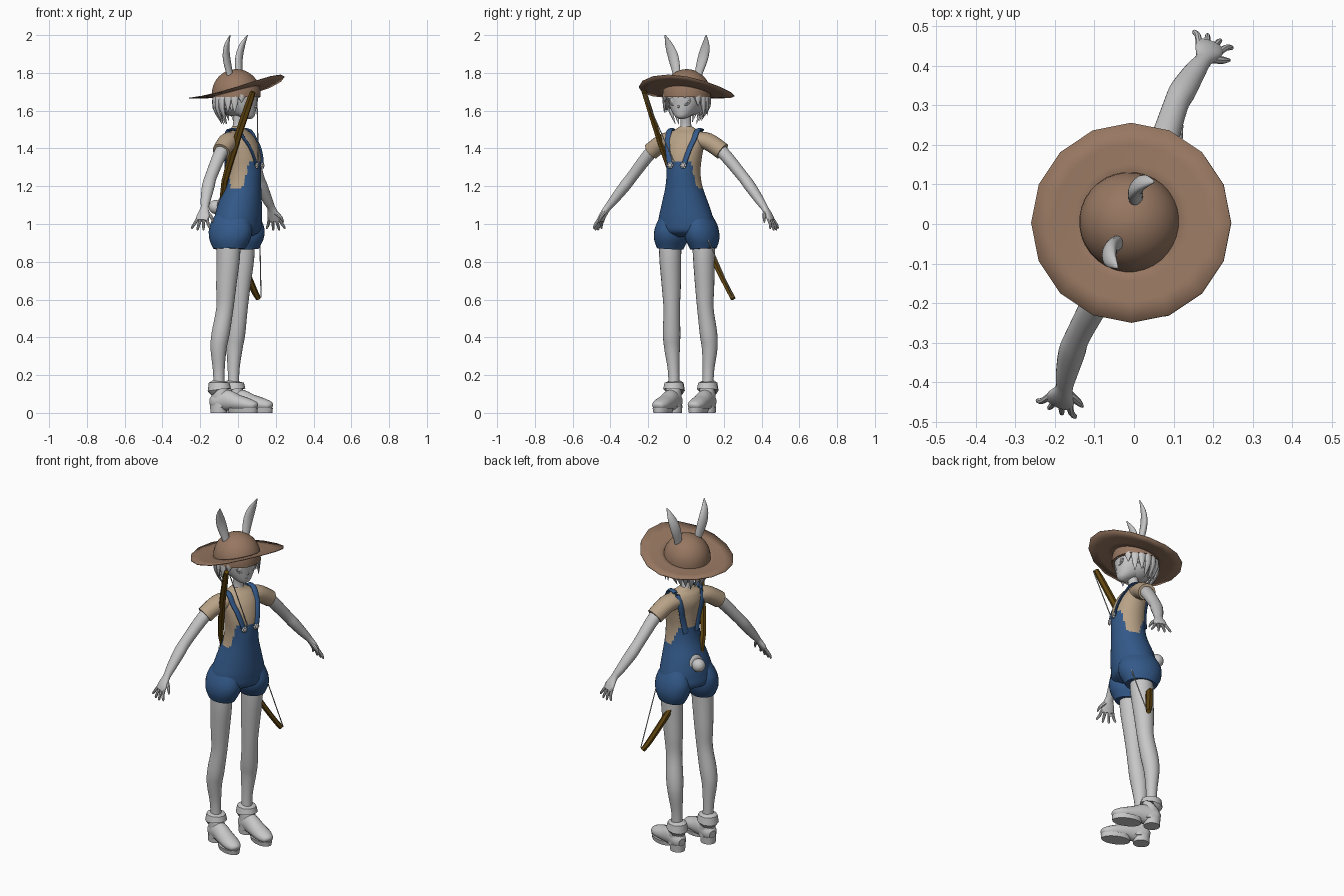
import bpy, bmesh, math, random
from mathutils import Vector, Matrix

random.seed(4)
if "Cube" in bpy.data.objects:
    bpy.data.objects.remove(bpy.data.objects["Cube"])

# The figure is built facing +x, then every mesh is turned by this angle
TURN = Matrix.Rotation(math.radians(-23), 4, 'Z')
BACK = TURN.inverted()


def material(name, rgb):
    m = bpy.data.materials.new(name)
    m.use_nodes = True
    m.diffuse_color = (*rgb, 1)
    m.node_tree.nodes["Principled BSDF"].inputs["Base Color"].default_value = (*rgb, 1)
    return m


GREY = material("pale grey", (.57, .57, .57))
BLUE = material("denim blue", (.033, .1, .25))
TAN = material("tan shirt", (.48, .36, .24))
HAT = material("hat brown", (.31, .185, .12))
WOOD = material("dark wood", (.12, .06, .005))


def finish(name, bm, mats, angle=40):
    bmesh.ops.recalc_face_normals(bm, faces=bm.faces)
    bm.transform(TURN)
    me = bpy.data.meshes.new(name)
    bm.to_mesh(me)
    bm.free()
    for m in mats:
        me.materials.append(m)
    for p in me.polygons:
        p.use_smooth = True
    me.set_sharp_from_angle(angle=math.radians(angle))
    ob = bpy.data.objects.new(name, me)
    bpy.context.scene.collection.objects.link(ob)
    return ob


def spline(st, k):
    """Smooth curve through stations (x, y, z, a, b)."""
    st = [Vector(s) for s in st]
    out = []
    for i in range(len(st) - 1):
        p0, p1, p2, p3 = st[max(i - 1, 0)], st[i], st[i + 1], st[min(i + 2, len(st) - 1)]
        for j in range(k):
            t = j / k
            out.append(.5 * (2 * p1 + (p2 - p0) * t + (2 * p0 - 5 * p1 + 4 * p2 - p3) * t * t
                             + (3 * p1 - p0 - 3 * p2 + p3) * t ** 3))
    return out + [st[-1]]


def loft(name, st, mat, n=20, k=4, ref=(1, 0, 0), level=False, rule=None, mats=None):
    """Elliptic sections along a path; 'a' lies along ref, 'b' across it."""
    st = spline(st, k)
    bm = bmesh.new()
    rings = []
    for i, s in enumerate(st):
        tan = (st[min(i + 1, len(st) - 1)] - st[max(i - 1, 0)])
        tan = Vector((0, 0, 1)) if level else Vector(tan[:3]).normalized()
        u = Vector(ref)
        u = (u - tan * u.dot(tan)).normalized()
        v = tan.cross(u)
        c = Vector(s[:3])
        a, b = max(s[3], .001), max(s[4], .001)
        rings.append([bm.verts.new(c + u * a * math.cos(q) + v * b * math.sin(q))
                      for q in (math.tau * (j + .5) / n for j in range(n))])
    for r, t in zip(rings, rings[1:]):
        for j in range(n):
            bm.faces.new((r[j], r[(j + 1) % n], t[(j + 1) % n], t[j]))
    bm.faces.new(rings[0])
    bm.faces.new(rings[-1])
    if rule:
        for f in bm.faces:
            f.material_index = rule(f.calc_center_median())
    return finish(name, bm, mats or [mat])


def ball(name, c, scale, mat):
    bm = bmesh.new()
    bmesh.ops.create_uvsphere(bm, u_segments=24, v_segments=14, radius=1)
    bm.transform(Matrix.Translation(c) @ Matrix.Diagonal((*scale, 1)))
    return finish(name, bm, [mat])


# Torso: shirt above, overalls below with a bib in front and behind
TORSO = [(0, 0, .93, .06, .09), (-.005, 0, .96, .115, .15), (0, 0, 1.02, .122, .15),
         (.01, 0, 1.1, .115, .128), (.028, 0, 1.2, .097, .098), (.034, 0, 1.28, .092, .09),
         (.03, 0, 1.36, .092, .098), (.015, 0, 1.43, .085, .106), (.005, 0, 1.475, .064, .095),
         (0, 0, 1.5, .04, .06), (0, 0, 1.515, .03, .035)]


def torso_rule(c):
    nx = (c.x - .032) / .09
    t = min(max((abs(nx) - .35) / .35, 0), 1)
    return int(c.z > 1.19 + t * (.14 if nx > 0 else .1))


loft("torso", TORSO, None, n=48, k=8, level=True, rule=torso_rule, mats=[BLUE, TAN])
PROFILE = spline(TORSO, 8)


def on_torso(y, z, sign):
    s = min(PROFILE, key=lambda p: abs(p[2] - z))
    return s[0] + sign * (s[3] * math.sqrt(max(0, 1 - (y / s[4]) ** 2)) + .003)


loft("neck", [(0, 0, 1.48, .036, .038), (.002, 0, 1.53, .028, .028), (.01, 0, 1.6, .03, .03)], GREY)

for side, s in (("left", 1), ("right", -1)):
    # Overall straps, buttons and shorts legs
    strap = [(on_torso(.038 + t * .037, 1.31 + t * .14, 1), s * (.038 + t * .037), 1.31 + t * .14, .007, .016)
             for t in (0, .25, .5, .75, 1)]
    strap += [(.035, s * .08, 1.495, .007, .016), (-.02, s * .08, 1.496, .007, .016)]
    strap += [(on_torso(.035 + t * .037, 1.26 + t * .19, -1), s * (.035 + t * .037), 1.26 + t * .19, .007, .016)
              for t in (1, .75, .5, .25, 0)]
    loft(side + "_strap", strap, BLUE, n=12, k=3, ref=(.7, 0, .7))
    bx = on_torso(.038, 1.31, 1)
    for i in range(6):
        q = i * math.tau / 6
        ball(side + "_button_petal", (bx + .005, s * .038 + .011 * math.cos(q), 1.31 + .011 * math.sin(q)),
             (.006, .007, .007), GREY)
    ball(side + "_button", (bx + .007, s * .038, 1.31), (.007, .011, .011), GREY)
    loft(side + "_shorts_leg", [(0, s * .07, 1.05, .09, .06), (-.006, s * .082, .98, .118, .083),
                                (-.01, s * .092, .92, .112, .085), (-.01, s * .096, .868, .086, .066)], BLUE, n=28)
    # Leg
    loft(side + "_leg", [(-.012, s * .096, .93, .064, .06), (-.015, s * .097, .82, .063, .057),
                         (-.027, s * .096, .67, .054, .05), (-.035, s * .097, .55, .046, .043),
                         (-.055, s * .106, .42, .048, .046), (-.066, s * .108, .34, .043, .041),
                         (-.068, s * .1, .22, .031, .03), (-.066, s * .097, .1, .03, .03)], GREY)
    # Boot: shaft, foot, heel, sole and turned-down cuff
    loft(side + "_boot_shaft", [(-.058, s * .097, .03, .052, .042), (-.06, s * .097, .09, .05, .042),
                                (-.066, s * .097, .15, .041, .04)], GREY)
    loft(side + "_boot_foot", [(-.115, s * .097, .055, .02, .025), (-.09, s * .097, .058, .04, .044),
                               (-.03, s * .098, .068, .044, .056), (.04, s * .1, .054, .047, .043),
                               (.1, s * .102, .044, .046, .034), (.14, s * .102, .038, .032, .023),
                               (.152, s * .102, .034, .012, .01)], GREY, ref=(0, 1, 0))
    loft(side + "_boot_heel", [(-.07, s * .097, 0, .044, .04), (-.07, s * .097, .04, .047, .042)], GREY, k=1)
    loft(side + "_boot_sole", [(.072, s * .102, 0, .08, .044), (.072, s * .102, .025, .083, .049)], GREY, k=1)
    loft(side + "_boot_cuff", [(-.062, s * .097, .117, .05, .05), (-.066, s * .097, .122, .063, .058),
                               (-.067, s * .097, .16, .056, .05), (-.066, s * .097, .168, .035, .035)],
         GREY, n=10, k=1)
    # Sleeve, arm and hand
    loft(side + "_sleeve", [(0, s * .05, 1.445, .055, .045), (-.005, s * .125, 1.436, .054, .046),
                            (-.01, s * .205, 1.385, .048, .046)], TAN)
    loft(side + "_arm", [(-.005, s * .12, 1.43, .04, .036), (-.01, s * .2, 1.385, .037, .034),
                         (-.02, s * .315, 1.255, .032, .03), (-.018, s * .36, 1.2, .034, .03),
                         (-.008, s * .42, 1.125, .027, .024), (0, s * .452, 1.085, .022, .018),
                         (.002, s * .478, 1.045, .036, .016), (.002, s * .492, 1.018, .034, .013)], GREY)
    for i in range(4):
        x = -.026 + i * .018
        tip = (x * 1.9, s * (.512 if i in (1, 2) else .507), .972 if i in (1, 2) else .98)
        loft(side + "_finger", [(x, s * .484, 1.03, .009, .009), (x * 1.45, s * .502, 1.0, .008, .008),
                                (*tip, .006, .006), (tip[0], tip[1], tip[2] - .006, .002, .002)], GREY, n=8, k=2)
    loft(side + "_thumb", [(.02, s * .462, 1.06, .012, .011), (.047, s * .47, 1.035, .009, .009),
                           (.06, s * .476, 1.008, .004, .004)], GREY, n=8, k=2)
    # Long ear
    loft(side + "_ear", [(-.012, s * .055, 1.74, .015, .018), (-.022, s * .064, 1.8, .017, .022),
                         (-.03, s * .085, 1.88, .018, .029), (-.02, s * .105, 1.945, .013, .022),
                         (.005, s * .118, 2.0, .002, .003)], GREY)
    # Eye: raised rim and iris
    rim = [(.093 - .012 * abs(math.cos(q)) * (math.cos(q) > 0), s * (.038 + .022 * math.cos(q)),
            1.655 + .024 * math.sin(q), .004, .004) for q in (i * math.tau / 12 for i in range(13))]
    loft(side + "_eye_rim", rim, GREY, n=6, k=2)
    ball(side + "_iris", (.09, s * .038, 1.655), (.006, .013, .017), GREY)

# Head and small facial features
loft("head", [(.062, 0, 1.556, .012, .012), (.05, 0, 1.568, .04, .035), (.027, 0, 1.592, .07, .06),
              (.01, 0, 1.635, .092, .086), (0, 0, 1.69, .105, .1), (-.005, 0, 1.74, .09, .085),
              (-.01, 0, 1.785, .03, .03)], GREY, n=32, level=True)
ball("nose", (.1, 0, 1.622), (.008, .006, .007), GREY)
ball("mouth", (.094, 0, 1.597), (.004, .016, .002), GREY)

# Hair: cap at the back and pointed locks all round, short over the brow
ball("hair_cap", (-.022, 0, 1.668), (.098, .107, .098), GREY)
for layer in range(2):
    for i in range(20):
        q = math.tau * (i + layer * .5) / 20
        front = math.cos(q)
        tip_z = 1.675 if front > .8 else 1.63 if front > .45 else 1.575 if front > -.2 else 1.535
        tip_z += random.uniform(-.012, .018) + layer * .025
        r = .108 - layer * .012
        hang = .98 if front < -.3 else 1.1
        out = (math.cos(q), math.sin(q), 0)

        def lock(f, z, a, b):
            return (out[0] * r * f - .008, out[1] * r * f, z, a, b)
        loft("hair_lock", [lock(.85, 1.735, .008, .016), lock(1.03, 1.7, .012, .021),
                           lock(1.08, .5 * (1.7 + tip_z), .011, .018),
                           lock(hang - (.25 if front < -.3 else 0), tip_z, .001, .001)],
             GREY, n=8, k=3, ref=out)

# Hat: sixteen-sided brim swept up at the front, and a round crown
bm = bmesh.new()
rings = []
for r in (.1, .15, .2, .253):
    ring = []
    for i in range(16):
        q = math.tau * i / 16 + math.radians(23)
        x, y = r * math.cos(q) - .008, r * math.sin(q)
        ring.append(bm.verts.new((x, y, 1.667 + .5 * max(0, x + .25) ** 2)))
    rings.append(ring)
for a, b in zip(rings, rings[1:]):
    for i in range(16):
        bm.faces.new((a[i], a[i - 1], b[i - 1], b[i]))
brim = finish("hat_brim", bm, [HAT])
thick = brim.modifiers.new("thickness", 'SOLIDIFY')
thick.thickness = .004
thick.offset = 0
crown = [(-.01, 0, 1.672, .13, .127)]
crown += [(-.01, 0, 1.69 + .13 * math.sin(q), .13 * math.cos(q), .127 * math.cos(q))
          for q in (i * math.pi / 20 for i in range(11))]
loft("hat_crown", crown, HAT, n=32, k=1, level=True)

# Tail
ball("tail_patch", (-.098, 0, 1.085), (.014, .042, .058), GREY)
ball("tail", (-.128, 0, 1.09), (.037, .037, .037), GREY)


# Bow slung across the back, with its string
def placed(x, y, z, a, b):
    return (*(BACK @ Vector((x, y, z))), a, b)


loft("bow_stave", [placed(.08, -.222, 1.7, .014, .014), placed(.055, -.2, 1.63, .02, .014),
                   placed(-.02, -.125, 1.4, .02, .016), placed(-.08, -.025, 1.14, .017, .017),
                   placed(-.01, .11, .88, .02, .016), placed(.075, .215, .67, .02, .014),
                   placed(.108, .25, .605, .014, .014)], WOOD, n=6, k=3)
loft("bow_string", [placed(.1, -.222, 1.69, .003, .003), placed(.122, .25, .612, .003, .003)], GREY, n=6, k=1)
